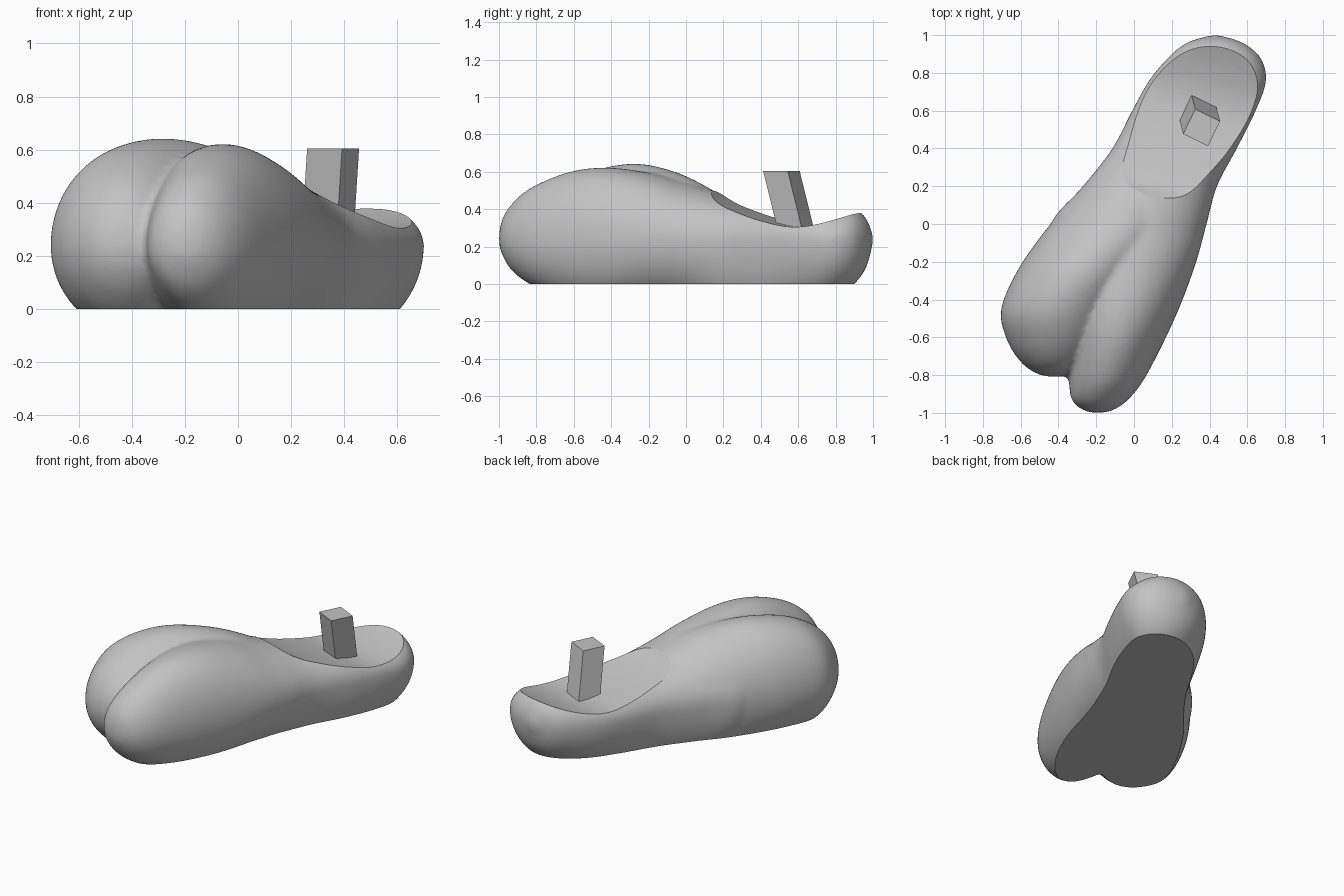
import bpy, bmesh
from math import pi, sin, cos, radians
from mathutils import Vector, Matrix

cube = bpy.data.objects.get("Cube")
if cube:
    bpy.data.objects.remove(cube)

grey = bpy.data.materials.new("plain grey")
grey.use_nodes = True
grey.diffuse_color = (0.55, 0.55, 0.55, 1)
grey.node_tree.nodes["Principled BSDF"].inputs["Base Color"].default_value = grey.diffuse_color

MID = 0.24   # height of the widest line of the body
RING = 56    # points around a cross-section


def make_object(name, bm):
    bmesh.ops.recalc_face_normals(bm, faces=bm.faces)
    mesh = bpy.data.meshes.new(name)
    bm.to_mesh(mesh)
    bm.free()
    obj = bpy.data.objects.new(name, mesh)
    bpy.context.collection.objects.link(obj)
    mesh.materials.append(grey)
    return obj


def spline(stations, steps=6):
    """Catmull-Rom interpolation of a list of station tuples."""
    pts = [Vector(s) for s in stations]
    pts = [pts[0]] + pts + [pts[-1]]
    out = []
    for a, b, c, d in zip(pts, pts[1:], pts[2:], pts[3:]):
        for i in range(steps):
            t = i / steps
            out.append(0.5 * (2 * b + (c - a) * t + (2 * a - 5 * b + 4 * c - d) * t * t
                              + (3 * b - a - 3 * c + d) * t ** 3))
    return out + [pts[-1]]


def bridge(bm, rings):
    """Closed solid through a list of point rings."""
    rings = [[bm.verts.new(p) for p in ring] for ring in rings]
    for r, s in zip(rings, rings[1:]):
        for i in range(len(r)):
            j = (i + 1) % len(r)
            bm.faces.new((r[i], r[j], s[j], s[i]))
    bm.faces.new(rings[0])
    bm.faces.new(rings[-1])


def lobe(bm, stations):
    """Egg-shaped sections: y, x min, x max, rise above MID, drop below MID."""
    angles = [2 * pi * i / RING for i in range(RING)]
    bridge(bm, [[((x0 + x1) / 2 + cos(a) * (x1 - x0) / 2, y,
                  MID + sin(a) * (up if sin(a) > 0 else down)) for a in angles]
                for y, x0, x1, up, down in spline(stations)])


# Body: a long lobe from toe to heel, and a shorter lobe beside it
long_lobe = [
    (-1.0, -0.21, -0.18, 0.02, 0.02),
    (-0.985, -0.27, -0.11, 0.10, 0.08),
    (-0.93, -0.33, -0.03, 0.19, 0.17),
    (-0.82, -0.345, 0.055, 0.28, 0.25),
    (-0.62, -0.35, 0.16, 0.36, 0.33),
    (-0.42, -0.36, 0.25, 0.382, 0.36),
    (-0.2, -0.40, 0.33, 0.355, 0.36),
    (0.0, -0.44, 0.385, 0.305, 0.4),
    (0.2, -0.27, 0.44, 0.245, 0.46),
    (0.4, -0.115, 0.545, 0.215, 0.46),
    (0.6, -0.01, 0.645, 0.19, 0.4),
    (0.76, 0.08, 0.70, 0.18, 0.34),
    (0.88, 0.18, 0.67, 0.175, 0.26),
    (0.96, 0.28, 0.575, 0.115, 0.16),
    (1.0, 0.41, 0.45, 0.02, 0.02),
]
short_lobe = [
    (-0.81, -0.44, -0.40, 0.02, 0.02),
    (-0.79, -0.52, -0.32, 0.11, 0.10),
    (-0.73, -0.60, -0.24, 0.21, 0.19),
    (-0.62, -0.67, -0.15, 0.30, 0.28),
    (-0.46, -0.705, -0.05, 0.375, 0.34),
    (-0.26, -0.625, 0.08, 0.403, 0.36),
    (-0.06, -0.49, 0.22, 0.36, 0.4),
    (0.12, -0.335, 0.26, 0.275, 0.44),
    (0.3, -0.16, 0.24, 0.16, 0.36),
    (0.5, 0.05, 0.2, 0.05, 0.2),
]
bm = bmesh.new()
lobe(bm, long_lobe)
lobe(bm, short_lobe)
body = make_object("body", bm)

# Cutters: a slab that flattens the sole and a curved scoop for the opening
bm = bmesh.new()
bmesh.ops.create_cube(bm, size=1, matrix=Matrix.LocRotScale((0, 0, -0.5), None, (3, 3, 1)))
slab = make_object("sole_cutter", bm)

floor = spline([(-0.7, 0.78), (-0.6, 0.62), (-0.5, 0.495), (-0.42, 0.43), (-0.28, 0.375),
                (-0.12, 0.33), (0.03, 0.305), (0.18, 0.32), (0.36, 0.38), (0.6, 0.5)])
outline = [tuple(p) for p in floor] + [(0.6, 1.2), (-0.7, 1.2)]
bm = bmesh.new()
bridge(bm, [[(x, t, z) for t, z in outline] for x in (-1, 1)])
bm.transform(Matrix.Translation((0.34, 0.6, 0)) @ Matrix.Rotation(radians(-15), 4, "Z"))
scoop = make_object("opening_cutter", bm)

remesh = body.modifiers.new("fuse", "REMESH")
remesh.mode = "VOXEL"
remesh.voxel_size = 0.014
smooth = body.modifiers.new("soften", "SMOOTH")
smooth.factor = 0.5
smooth.iterations = 14
for cutter in (slab, scoop):
    cutter.hide_render = True
    cut = body.modifiers.new("cut", "BOOLEAN")
    cut.operation = "DIFFERENCE"
    cut.object = cutter
    cut.solver = "EXACT"

bpy.ops.object.select_all(action="DESELECT")
body.select_set(True)
bpy.context.view_layer.objects.active = body
for name in [m.name for m in body.modifiers]:
    bpy.ops.object.modifier_apply(modifier=name)
for cutter in (slab, scoop):
    bpy.data.objects.remove(cutter)
body.data.materials.clear()
body.data.materials.append(grey)
body.data.polygons.foreach_set("material_index", [0] * len(body.data.polygons))
bpy.ops.object.shade_smooth_by_angle(angle=radians(24))

# Post: a square bar leaning forward out of the opening
bm = bmesh.new()
bmesh.ops.create_cube(bm, size=1, matrix=Matrix.Rotation(radians(-26), 4, "Z")
                      @ Matrix.Diagonal((0.146, 0.146, 1, 1)))
for v in bm.verts:
    top = v.co.z > 0
    v.co.x += 0.358 if top else 0.335
    v.co.y += 0.51 if top else 0.6
    v.co.z = 0.605 if top else 0.24
make_object("post", bm)
